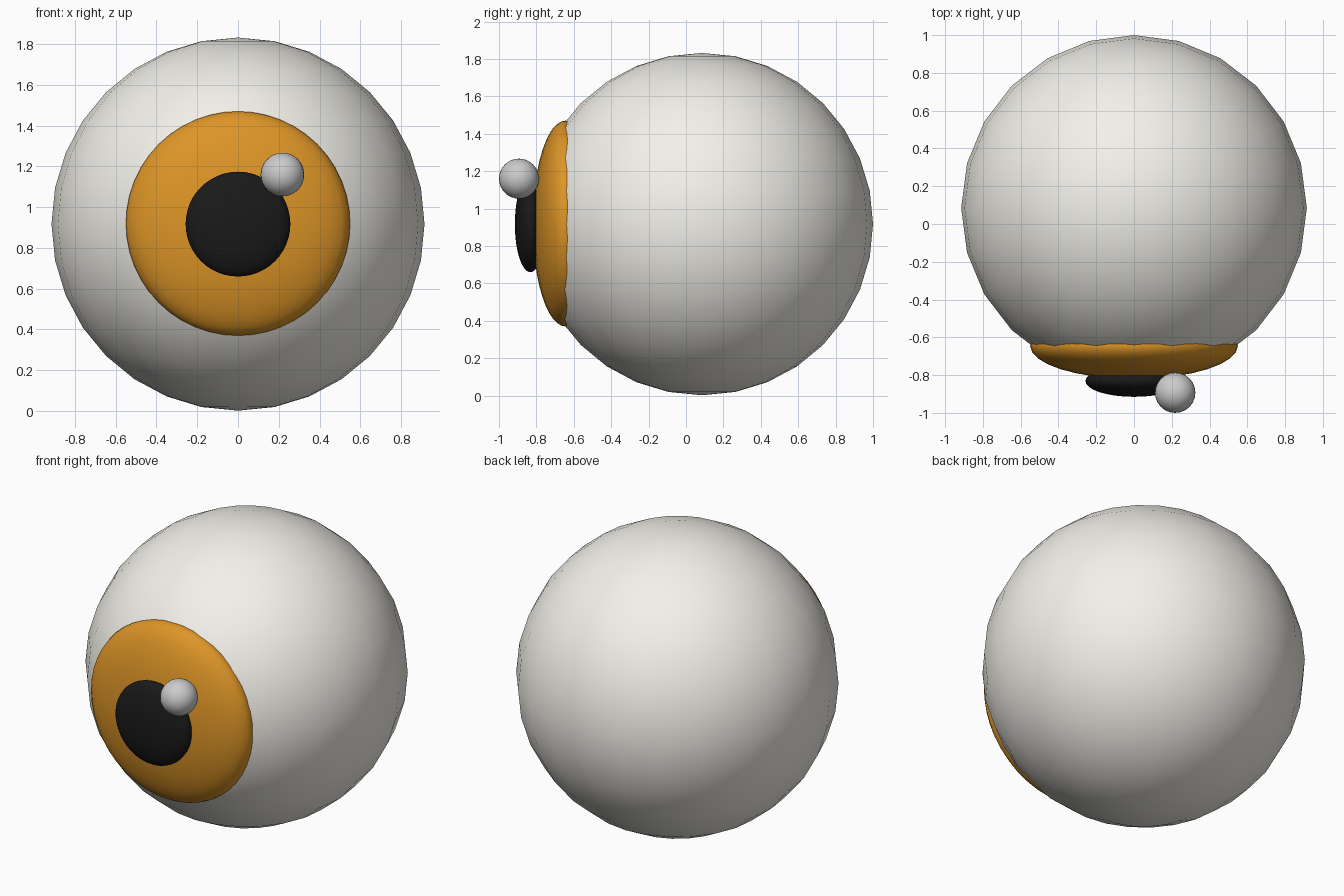
import bpy

default = bpy.data.objects.get("Cube")
if default:
    bpy.data.objects.remove(default, do_unlink=True)

EYE_Z = 0.917
EYE_R = 0.915


def material(name, colour):
    mat = bpy.data.materials.new(name)
    mat.use_nodes = True
    mat.diffuse_color = colour
    shader = mat.node_tree.nodes["Principled BSDF"]
    shader.inputs["Base Color"].default_value = colour
    return mat


def ball(name, centre, radii, mat=None, segments=24, rings=16):
    """Smooth sphere, squashed to the given radii."""
    bpy.ops.mesh.primitive_uv_sphere_add(segments=segments, ring_count=rings, radius=1, location=centre)
    obj = bpy.context.object
    obj.name = name
    obj.scale = radii
    bpy.ops.object.transform_apply(location=False, rotation=False, scale=True)
    bpy.ops.object.shade_smooth()
    if mat:
        obj.data.materials.append(mat)
    return obj


white = material("eye_white", (0.90, 0.88, 0.82, 1))
amber = material("amber", (0.72, 0.30, 0.02, 1))
black = material("black", (0.01, 0.01, 0.01, 1))

# Eyeball
ball("eyeball", (0, 0.085, EYE_Z), (EYE_R, EYE_R, EYE_R), white)

# Flattened iris and pupil on the front
ball("iris", (0, -0.645, EYE_Z + 0.003), (0.55, 0.175, 0.55), amber, 32, 24)
ball("pupil", (0, -0.832, EYE_Z), (0.257, 0.083, 0.257), black, 32, 24)

# Bead of reflected light at the upper left of the pupil
ball("highlight", (0.218, -0.893, 1.16), (0.107, 0.107, 0.107))
